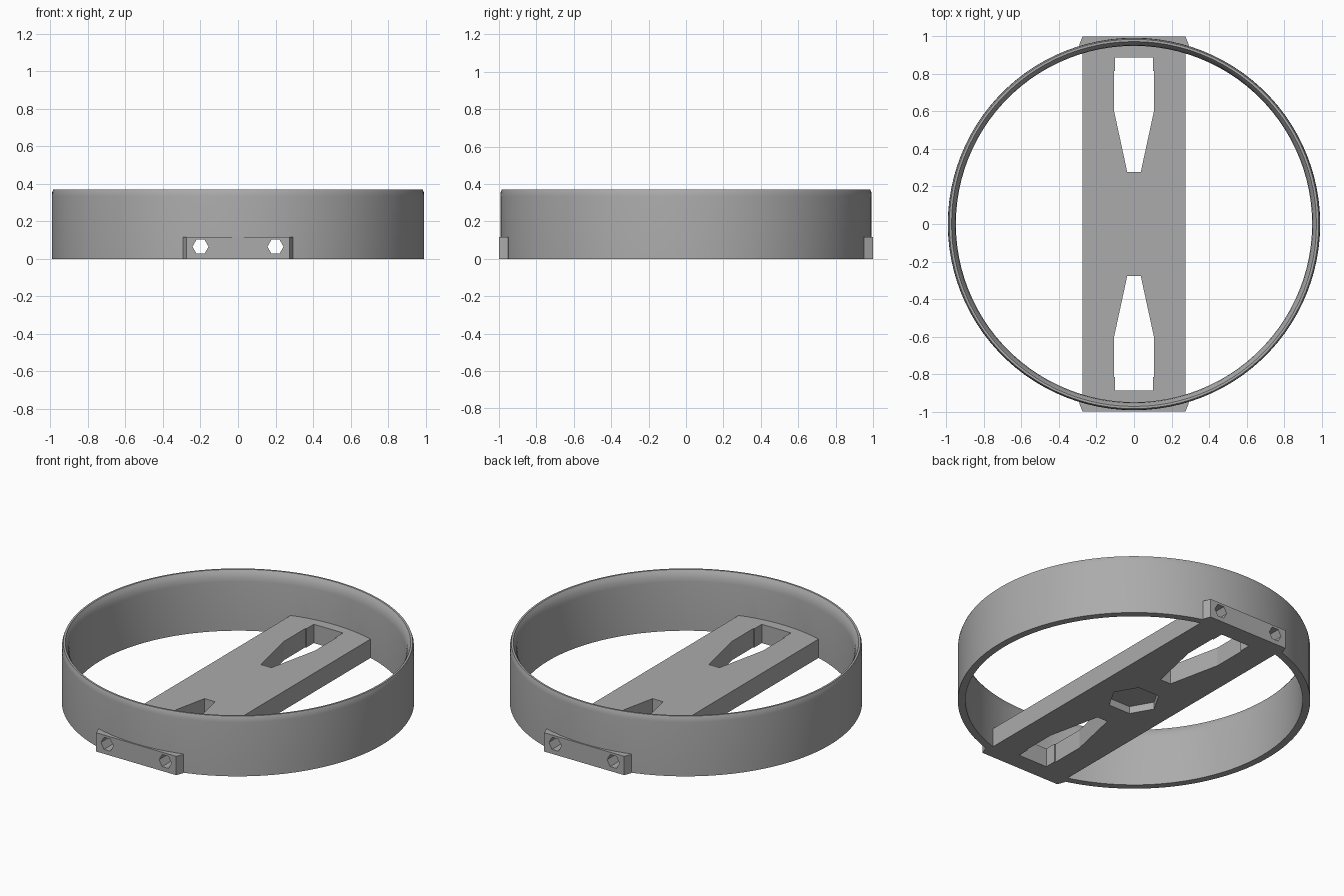
import bpy, bmesh, math

cube = bpy.data.objects.get("Cube")
if cube:
    bpy.data.objects.remove(cube, do_unlink=True)

grey = bpy.data.materials.new("plain grey")
grey.use_nodes = True
GREY = (0.41, 0.41, 0.41, 1)
grey.diffuse_color = GREY
grey.node_tree.nodes["Principled BSDF"].inputs["Base Color"].default_value = GREY


def make_object(name, bm):
    bmesh.ops.recalc_face_normals(bm, faces=bm.faces)
    mesh = bpy.data.meshes.new(name)
    bm.to_mesh(mesh)
    bm.free()
    mesh.materials.append(grey)
    obj = bpy.data.objects.new(name, mesh)
    bpy.context.collection.objects.link(obj)
    return obj


def prism(name, outline, z0, z1):
    """Extrude a flat outline upwards."""
    bm = bmesh.new()
    face = bm.faces.new([bm.verts.new((x, y, z0)) for x, y in outline])
    new = bmesh.ops.extrude_face_region(bm, geom=[face])["geom"]
    verts = [v for v in new if isinstance(v, bmesh.types.BMVert)]
    bmesh.ops.translate(bm, verts=verts, vec=(0, 0, z1 - z0))
    return make_object(name, bm)


def hexagon(radius, start):
    angles = [start + i * math.pi / 3 for i in range(6)]
    return [(radius * math.cos(a), radius * math.sin(a)) for a in angles]


def cut(target, cutter):
    mod = target.modifiers.new(cutter.name, 'BOOLEAN')
    mod.operation = 'DIFFERENCE'
    mod.solver = 'EXACT'
    mod.object = cutter
    cutter.hide_render = True
    cutter.hide_set(True)


# Ring: wall profile with a rounded outer edge and a flared inner lip
profile = [(0.95, 0), (0.993, 0), (0.993, 0.335), (0.991, 0.355), (0.985, 0.371),
           (0.973, 0.371), (0.963, 0.355), (0.954, 0.335), (0.95, 0.305)]
SIDES = 100
bm = bmesh.new()
loops = []
for i in range(SIDES):
    a = 2 * math.pi * i / SIDES
    loops.append([bm.verts.new((r * math.cos(a), r * math.sin(a), z)) for r, z in profile])
for i in range(SIDES):
    here, there = loops[i], loops[(i + 1) % SIDES]
    for j in range(len(profile)):
        k = (j + 1) % len(profile)
        bm.faces.new((here[j], there[j], there[k], here[k]))
ring = make_object("outer_ring", bm)
bpy.context.view_layer.objects.active = ring
ring.select_set(True)
bpy.ops.object.shade_smooth_by_angle(angle=math.radians(35))
ring.select_set(False)

# Crossbar: straight bar whose ends widen into wedge-sided tabs
quarter = [(0.275, 0.935), (0.293, 0.953), (0.275, 1.0)]
right = [(x, -y) for x, y in reversed(quarter)] + quarter
outline = right + [(-x, -y) for x, y in right]
bar = prism("crossbar", outline, 0, 0.117)

# Tapered windows through the bar, mirrored front to back
half = [(0.036, 0.277), (0.107, 0.605), (0.107, 0.815), (0.1, 0.815), (0.1, 0.888)]
window = half + [(-x, y) for x, y in reversed(half)]
for name, side in (("front", -1), ("back", 1)):
    cut(bar, prism(name + "_window_cutter", [(x, y * side) for x, y in window], -0.1, 0.3))

# Hexagonal recess under the middle
cut(bar, prism("recess_cutter", hexagon(0.148, 0), -0.1, 0.045))

# Hexagonal bores running the whole length of bar and ring
for name, x in (("left", 0.2), ("right", -0.2)):
    bore = prism(name + "_bore_cutter", hexagon(0.043, 0), -1.2, 1.2)
    bore.rotation_euler.x = math.pi / 2
    bore.location = (x, 0, 0.065)
    cut(bar, bore)
    cut(ring, bore)
